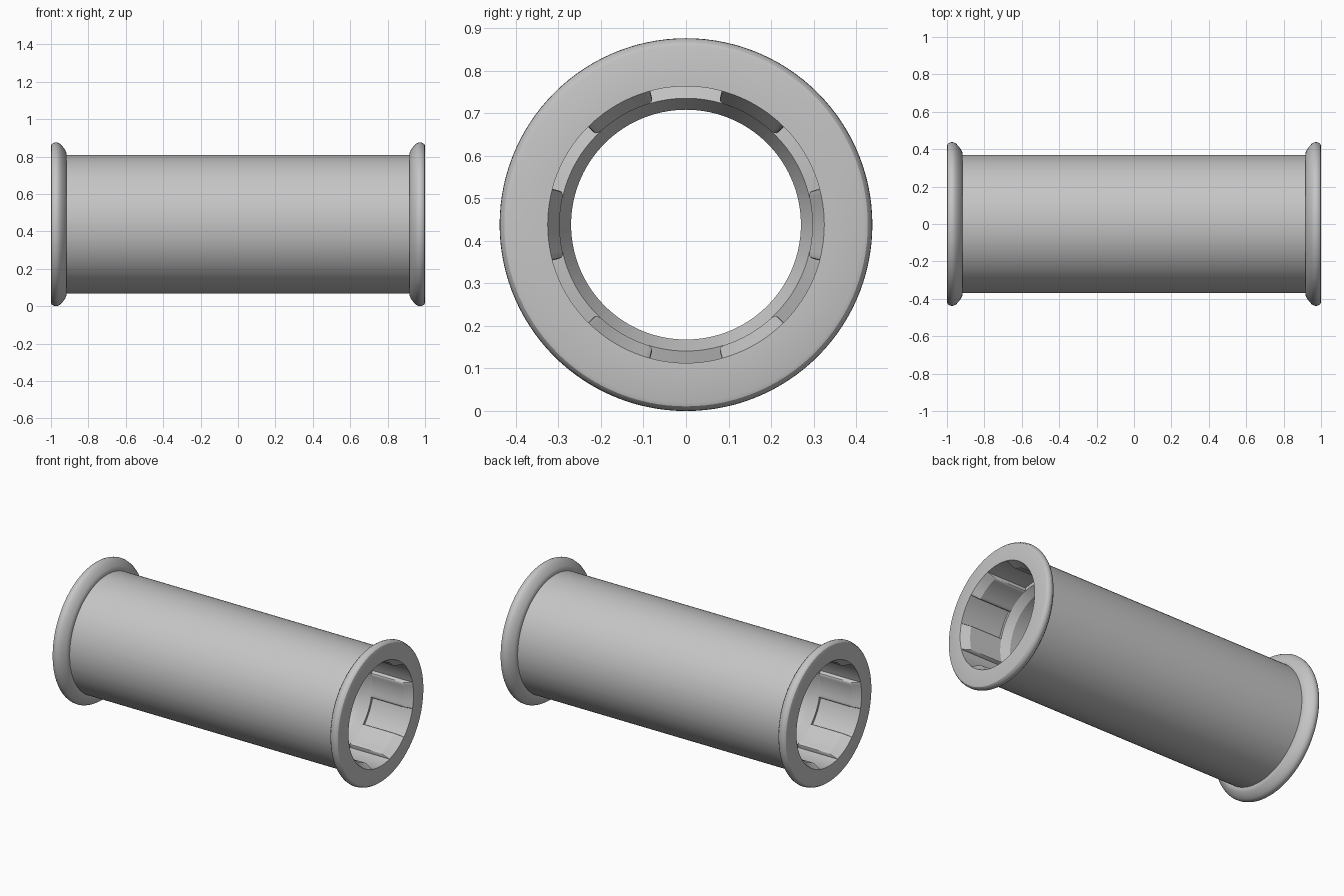
import bpy, bmesh
from math import radians, sin, cos

if "Cube" in bpy.data.objects:
    bpy.data.objects.remove(bpy.data.objects["Cube"], do_unlink=True)

AXIS_Z = 0.438   # height of the sleeve axis
BODY_R = 0.37    # outer radius of the barrel
BORE_R = 0.27    # through hole
SOCKET_R = 0.325  # floor of the recesses between ribs
RIB_R = 0.297    # crest of the ribs

# Material
grey = bpy.data.materials.new("light_grey")
grey.use_nodes = True
colour = (0.56, 0.56, 0.56, 1)
grey.diffuse_color = colour
grey.node_tree.nodes["Principled BSDF"].inputs["Base Color"].default_value = colour

# Columns around the axis: (angle, blend), blend 0 = recess, 1 = rib
half = [(a, 1) for a in (0, 3, 6, 9, 12)]
half += [(13, 0.98), (14, 0.92), (14.7, 0.82), (15, 0.65), (15, 0)]
half += [(a, 0) for a in (18, 21, 24, 27)]
sector = [(-a, b) for a, b in reversed(half[1:])] + half + [(30, 0)]
columns = [(60 * i + a, b) for i in range(6) for a, b in sector]


def plain(x, r):
    """Round ring, the same on ribs and recesses."""
    return (x, r, x, r)


# Flange with rolled rim, from the barrel out to the end face
flange = [plain(x, r) for x, r in (
    (0.918, BODY_R), (0.918, 0.383), (0.924, 0.397), (0.937, 0.415), (0.95, 0.429),
    (0.96, 0.435), (0.97, 0.438), (0.98, 0.437), (0.99, 0.433),
    (0.997, 0.427), (1.0, 0.418))]

# Splined socket: (rib x, rib radius, recess x, recess radius)
socket = [
    plain(1.0, SOCKET_R),
    (0.95, RIB_R, 0.95, SOCKET_R),
    (0.73, RIB_R, 0.722, SOCKET_R),
    (0.73, RIB_R, 0.73, RIB_R),
    plain(0.68, BORE_R)]

# Closed section: right end outward to inward, then the left end mirrored
right_end = flange + socket
left_end = [(-a, r, -c, s) for a, r, c, s in reversed(right_end)]
section = right_end + left_end

bm = bmesh.new()
rings = []
for rib_x, rib_r, rec_x, rec_r in section:
    ring = []
    for angle, b in columns:
        t = radians(angle)
        x = rec_x + (rib_x - rec_x) * b
        r = rec_r + (rib_r - rec_r) * b
        ring.append(bm.verts.new((x, r * cos(t), AXIS_Z + r * sin(t))))
    rings.append(ring)

count = len(columns)
for i, ring in enumerate(rings):
    nxt = rings[(i + 1) % len(rings)]
    for j in range(count):
        k = (j + 1) % count
        bm.faces.new((ring[j], ring[k], nxt[k], nxt[j]))

# Weld the places where ribs fade into round rings
bmesh.ops.remove_doubles(bm, verts=bm.verts[:], dist=0.00005)
bmesh.ops.dissolve_degenerate(bm, edges=bm.edges[:], dist=0.00005)
bmesh.ops.recalc_face_normals(bm, faces=bm.faces[:])

mesh = bpy.data.meshes.new("flanged_sleeve")
bm.to_mesh(mesh)
bm.free()
mesh.materials.append(grey)
sleeve = bpy.data.objects.new("flanged_sleeve", mesh)
bpy.context.collection.objects.link(sleeve)

bpy.ops.object.select_all(action="DESELECT")
sleeve.select_set(True)
bpy.context.view_layer.objects.active = sleeve
bpy.ops.object.shade_smooth_by_angle(angle=radians(28))
